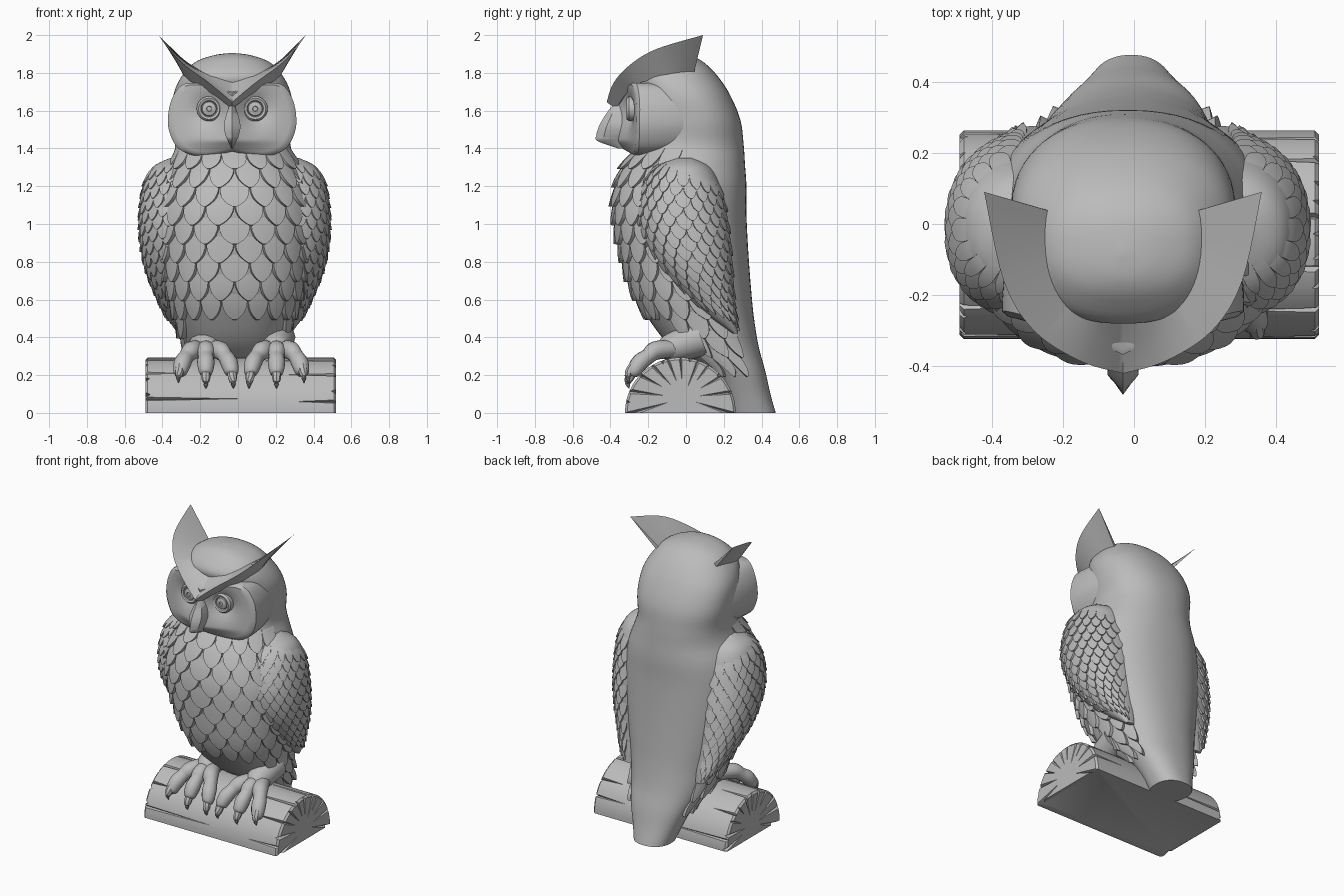
import bpy, bmesh, math, random
from mathutils import Vector

cube = bpy.data.objects.get("Cube")
if cube:
    bpy.data.objects.remove(cube)
random.seed(4)
BODY_X, HEAD_X, FEET_X = -0.018, -0.031, 0.017    # centre lines
made = []

grey = bpy.data.materials.new("plain_grey")
grey.use_nodes = True
grey.diffuse_color = (0.5, 0.5, 0.5, 1)
grey.node_tree.nodes["Principled BSDF"].inputs["Base Color"].default_value = (0.5, 0.5, 0.5, 1)


def finish(name, bm, shift=BODY_X):
    bmesh.ops.recalc_face_normals(bm, faces=bm.faces)
    mesh = bpy.data.meshes.new(name)
    bm.to_mesh(mesh)
    bm.free()
    mesh.materials.append(grey)
    ob = bpy.data.objects.new(name, mesh)
    ob.location.x = shift
    bpy.context.collection.objects.link(ob)
    made.append(ob)
    return ob


def smooth(rows, n=5):
    """Catmull-Rom curve through tuples of any length."""
    out = []
    for i in range(len(rows) - 1):
        p0, p1, p2, p3 = (rows[max(0, min(len(rows) - 1, i + k))] for k in (-1, 0, 1, 2))
        for j in range(n):
            t = j / n
            out.append(tuple(b + 0.5 * t * (c - a + t * (2 * a - 5 * b + 4 * c - d + t * (3 * (b - c) + d - a)))
                             for a, b, c, d in zip(p0, p1, p2, p3)))
    return out + [tuple(rows[-1])]


def loft(bm, rings, closed=True):
    vs = [[bm.verts.new(p) for p in ring] for ring in rings]
    n = len(vs[0])
    for a, b in zip(vs, vs[1:]):
        for i in range(n if closed else n - 1):
            k = (i + 1) % n
            bm.faces.new((a[i], a[k], b[k], b[i]))
    if closed:
        bm.faces.new(vs[0])
        bm.faces.new(vs[-1])


def power(v):
    return math.copysign(abs(v) ** 0.88, v)


def on_row(row, a, lift=0, side=1):
    """Point on a row (z, front, back, centre x, half width); angle 0 is the front."""
    z, front, back, cx, rx = row
    x = cx + (rx + lift) * power(math.sin(a))
    y = (front + back) / 2 - ((back - front) / 2 + lift) * power(math.cos(a))
    return Vector((side * x, y, z))


def row_at(rows, z):
    z = max(rows[0][0], min(rows[-1][0], z))
    for a, b in zip(rows, rows[1:]):
        if z <= b[0]:
            t = (z - a[0]) / max(b[0] - a[0], 1e-6)
            return tuple(p + t * (q - p) for p, q in zip(a, b))
    return rows[-1]


def hull(bm, rows, seg, side=1):
    loft(bm, [[on_row(r, math.tau * i / seg, 0, side) for i in range(seg)] for r in rows])


def feather(bm, rows, a, tip, half, length, lift, side=1):
    """Broad scale with a pointed tip that stands proud of the surface."""
    grid = []
    for t in (0, 0.4, 0.6, 0.74, 0.84, 0.92, 0.98, 1):
        w = half * (1.04 - t ** 5)
        line = []
        for s in (-1, -0.93, -0.5, 0, 0.5, 0.93, 1):
            edge = abs(s) == 1 or t == 1
            up = -0.008 if edge else lift * (1.3 * t - 0.3)
            line.append(on_row(row_at(rows, tip + length * (1 - t)), a + s * w, up, side))
        grid.append(line)
    loft(bm, grid, False)


def tube(bm, pts, seg=12):
    rings = []
    for i, p in enumerate(pts):
        d = Vector(pts[min(i + 1, len(pts) - 1)][:3]) - Vector(pts[max(i - 1, 0)][:3])
        q = d.to_track_quat('Z', 'Y')
        rings.append([Vector(p[:3]) + q @ Vector((p[3] * math.cos(math.tau * k / seg),
                      p[3] * math.sin(math.tau * k / seg), 0)) for k in range(seg)])
    loft(bm, rings)


# Body, tail and head in one smooth hull: z, front, back, centre x, half width
body = smooth([(0, .22, .475, .01, .125), (.1, .18, .447, .01, .16), (.22, .1, .42, .01, .208),
               (.35, -.08, .385, 0, .265), (.5, -.2, .36, 0, .31), (.65, -.285, .345, 0, .355),
               (.85, -.345, .33, 0, .395), (1.05, -.38, .32, 0, .41), (1.2, -.37, .32, 0, .385),
               (1.32, -.325, .312, 0, .335), (1.42, -.26, .305, -.01, .305), (1.55, -.22, .288, -.012, .315),
               (1.68, -.25, .235, -.012, .312), (1.78, -.28, .17, -.012, .27), (1.855, -.22, .095, -.012, .2),
               (1.893, -.16, .02, -.012, .1), (1.905, -.09, -.07, -.012, .01)])
bm = bmesh.new()
hull(bm, body, 64)
finish("body", bm)

# Breast and flank feathers in staggered rows
bm = bmesh.new()
for r in range(12):
    tip = 1.29 - 0.1 * r
    for k in range(-6, 7):
        a = 0.33 * (k + 0.5 * (r % 2))
        if abs(a) > (1.6 if tip > 0.65 else 2.0) or (tip < 0.42 and abs(a) < 1.1):
            continue
        feather(bm, body, a, tip, 0.168, min(0.19, 1.42 - tip), 0.03)
finish("breast_feathers", bm)

# Wings with small feathers
wing = smooth([(.42, .25, .275, .27, .03), (.5, .13, .268, .27, .085), (.6, .01, .255, .27, .135),
               (.75, -.13, .245, .27, .195), (.9, -.22, .235, .27, .225), (1.05, -.255, .215, .27, .23),
               (1.2, -.23, .185, .27, .21), (1.3, -.17, .13, .27, .165), (1.35, -.06, .04, .27, .07)])
for side, label in ((1, "left"), (-1, "right")):
    bm = bmesh.new()
    hull(bm, wing, 40, side)
    finish(label + "_wing", bm)
    bm = bmesh.new()
    for r in range(13):
        for k in range(10):
            a = 0.15 + 0.29 * (k + 0.5 * (r % 2))
            tip = 1.2 - 0.058 * r - 0.06 * (a - 1.57)
            feather(bm, wing, a, tip, 0.15, 0.11, 0.015, side)
    finish(label + "_wing_feathers", bm)

# Dished face disc blending back into the head
half = smooth([(0, 1.385), (.1, 1.362), (.2, 1.362), (.285, 1.40), (.33, 1.48), (.34, 1.56),
               (.32, 1.66), (.26, 1.74), (.14, 1.74), (0, 1.7)], 4)
outline = half + [(-x, z) for x, z in half[-2:0:-1]]


def face_depth(x, z):
    x = abs(x)
    dish = 0.05 * math.exp(-((x - .12) ** 2 + (z - 1.6) ** 2) / .008)
    chin = 0.9 * max(0, 1.44 - z)
    return -.26 - .11 * max(0, 1 - x / .33) ** 1.2 + dish + chin * max(0, 1 - x / .33)


rings = []
for i in range(1, 19):
    s = i / 18
    flat = [(x * s, 1.56 + (z - 1.56) * s) for x, z in outline]
    rings.append([(x, face_depth(x, z) + (0.015 if i == 18 else 0), z) for x, z in flat])
for s, y in ((1, -.22), (.985, -.15), (.955, -.08), (.915, -.01), (.86, .05)):
    rings.append([(x * s, y, 1.56 + (z - 1.56) * s) for x, z in outline])
bm = bmesh.new()
loft(bm, rings)
finish("face_disc", bm, HEAD_X)

# Eyes: turned ring, iris and pupil
turned = [(.066, .03), (.066, -.03), (.056, -.042), (.044, -.038), (.04, -.03),
          (.036, -.038), (.014, -.044), (.012, -.036), (.002, -.036)]
for side, label in ((1, "left"), (-1, "right")):
    bm = bmesh.new()
    loft(bm, [[(side * .122 + r * math.cos(math.tau * k / 28), -.272 + y,
                1.61 + r * math.sin(math.tau * k / 28)) for k in range(28)] for r, y in turned])
    finish(label + "_eye", bm, HEAD_X)

# Beak
bm = bmesh.new()
hull(bm, smooth([(1.40, -.36, -.3, 0, .004), (1.44, -.47, -.3, 0, .026), (1.47, -.475, -.29, 0, .04),
                 (1.52, -.46, -.28, 0, .05), (1.58, -.425, -.28, 0, .035), (1.64, -.38, -.3, 0, .012)], 4), 6)
finish("beak", bm, HEAD_X)

# Brow and ear tufts: outer edge, inner crease, root on the crown and underside at each station
stations = smooth([(0, -.42, 1.645, 0, -.35, 1.685, 0, -.16, 1.85, 0, -.37, 1.61),
                   (.12, -.385, 1.745, .09, -.29, 1.765, .06, -.14, 1.86, .1, -.32, 1.685),
                   (.25, -.3, 1.84, .16, -.2, 1.81, .11, -.09, 1.86, .2, -.25, 1.745),
                   (.335, -.16, 1.925, .195, -.09, 1.825, .14, -.03, 1.84, .25, -.1, 1.775),
                   (.39, .09, 2.0, .2, .035, 1.81, .16, .02, 1.81, .215, .04, 1.79)], 6)
sections = [[s[0:3], s[3:6], s[6:9], s[9:12]] for s in stations]
mirrored = [[(-x, y, z) for x, y, z in sec] for sec in sections[:0:-1]]
bm = bmesh.new()
loft(bm, mirrored + sections)
finish("brow_and_ear_tufts", bm, HEAD_X)

# Feet: ankle, three toes and claws
for side, label in ((1, "left"), (-1, "right")):
    fx = side * .187
    toes, claws = bmesh.new(), bmesh.new()
    tube(toes, smooth([(fx, .08, .4, .1), (fx, -.03, .36, .085), (fx, -.11, .335, .065), (fx, -.15, .32, .02)], 4))
    for dx in (-.137, 0, .137):
        path = [(.25, -.07, .34, .045), (.55, -.16, .33, .05), (.75, -.2, .30, .042),
                (.9, -.245, .265, .046), (1, -.28, .215, .036), (1, -.29, .2, .015)]
        tube(toes, smooth([(fx + dx * f, y, z, r) for f, y, z, r in path], 4))
        hook = [(1, -.275, .225, .024), (1.03, -.3, .185, .024), (1.06, -.308, .155, .014), (1.06, -.3, .13, .002)]
        lift = .03 if dx * side > 0 else 0
        tube(claws, smooth([(fx + dx * f, y, z + lift, r) for f, y, z, r in hook], 3), 8)
    finish(label + "_foot", toes, FEET_X)
    finish(label + "_claws", claws, FEET_X)

# Half-round log with softened ends
LY, R, X0, X1 = -.03, .293, -.49, .52
bm = bmesh.new()
loft(bm, [[(x, LY - r * math.cos(math.pi * k / 40), r * math.sin(math.pi * k / 40)) for k in range(41)]
          for x, r in ((X0, R - .012), (X0 + .012, R), (X1 - .012, R), (X1, R - .012))])
log = finish("log", bm, 0)

# Cracks cut along the bark and across the end grain
bm = bmesh.new()


def crack(base, tip, width, depth_axis, depth):
    across = (tip - base).normalized().cross(depth_axis)
    vs = [bm.verts.new(p) for p in (base + across * width, base + depth_axis * depth,
                                    base - across * width, base - depth_axis * depth)]
    top = bm.verts.new(tip)
    bm.faces.new(vs)
    for i in range(4):
        bm.faces.new((vs[i], vs[(i + 1) % 4], top))


for end, inward in ((X0, 1), (X1, -1)):
    for k in range(11):
        a = -.3 + .37 * k + random.uniform(-.06, .06)
        out = Vector((0, -math.cos(a), math.sin(a)))
        centre = Vector((end, LY + .015, .08))
        crack(centre + out * .32, centre + out * random.uniform(.06, .14), .015, Vector((1, 0, 0)), .03)
    for k in range(6):
        a = .22 + .52 * k + random.uniform(-.08, .08)
        out = Vector((0, -math.cos(a), math.sin(a)))
        start = Vector((end - inward * .02, LY, 0)) + out * R
        crack(start, start + Vector((inward * random.uniform(.15, .6), 0, 0)), .01, out, .022)
cutter = finish("log_crack_cutter", bm, 0)
cutter.hide_render = True
mod = log.modifiers.new("cracks", 'BOOLEAN')
mod.operation, mod.solver, mod.object, mod.use_self = 'DIFFERENCE', 'EXACT', cutter, True
cut = bpy.data.meshes.new_from_object(log.evaluated_get(bpy.context.evaluated_depsgraph_get()))
log.modifiers.clear()
log.data = cut
made.remove(cutter)
bpy.data.objects.remove(cutter)

# Smooth shading with sharp edges kept
bpy.ops.object.select_all(action='DESELECT')
for ob in made:
    ob.select_set(True)
bpy.context.view_layer.objects.active = made[0]
bpy.ops.object.shade_smooth_by_angle(angle=math.radians(38))
